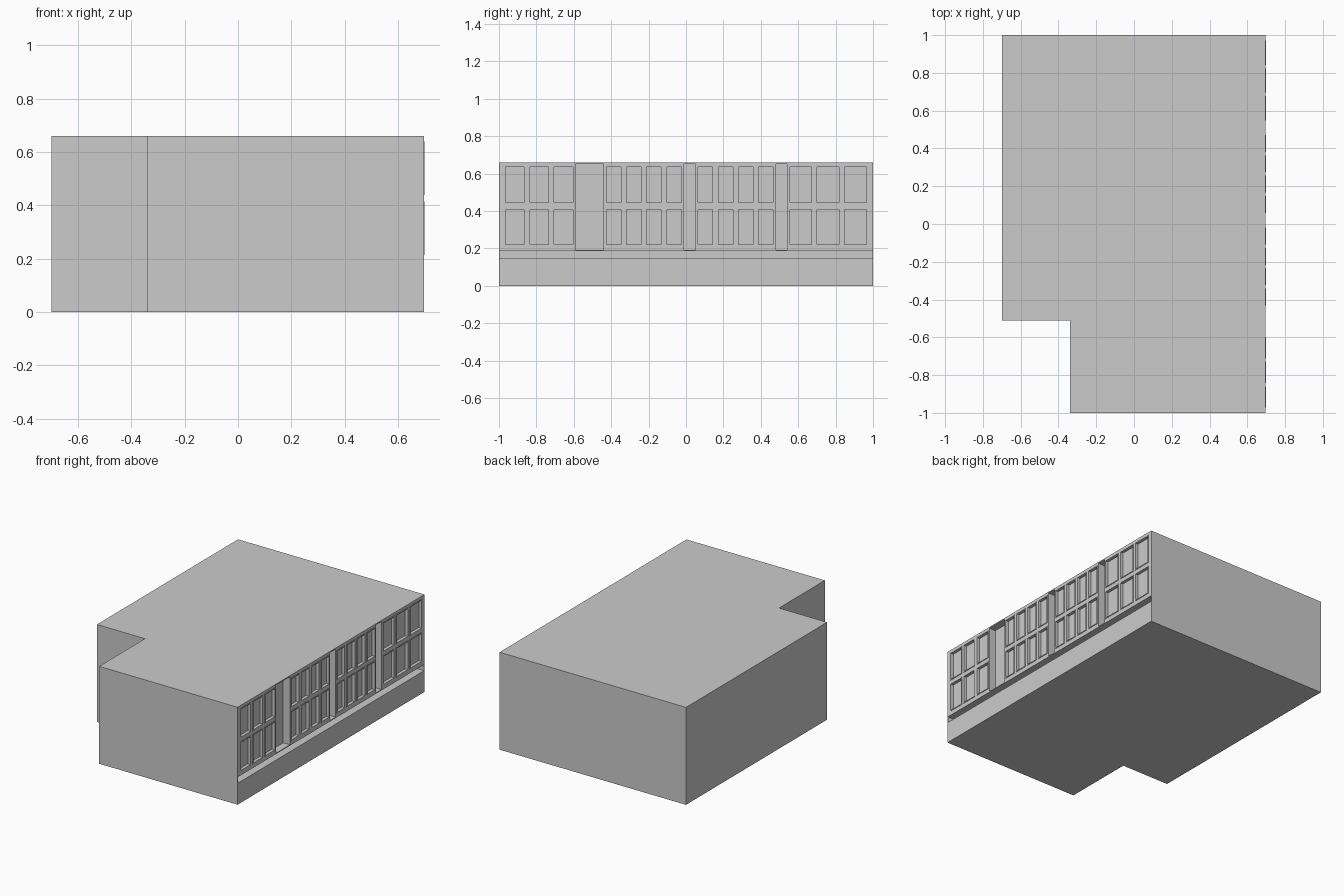
import bpy, bmesh

if "Cube" in bpy.data.objects:
    bpy.data.objects.remove(bpy.data.objects["Cube"])

H = 0.66          # building height
FACE = 0.697      # plane of the windowed right facade


def finish(name, bm):
    bmesh.ops.recalc_face_normals(bm, faces=bm.faces)
    mesh = bpy.data.meshes.new(name)
    bm.to_mesh(mesh)
    bm.free()
    obj = bpy.data.objects.new(name, mesh)
    bpy.context.collection.objects.link(obj)
    return obj


def add_box(bm, x0, x1, y0, y1, z0, z1):
    verts = bmesh.ops.create_cube(bm, size=1)["verts"]
    for v in verts:
        v.co.x = x1 if v.co.x > 0 else x0
        v.co.y = y1 if v.co.y > 0 else y0
        v.co.z = z1 if v.co.z > 0 else z0


# L-shaped main block, extruded from its footprint
outline = [(-0.70, -0.51), (-0.34, -0.51), (-0.34, -1), (FACE, -1), (FACE, 1), (-0.70, 1)]
bm = bmesh.new()
floor = bm.faces.new([bm.verts.new((x, y, 0)) for x, y in outline])
ext = bmesh.ops.extrude_face_region(bm, geom=[floor])
bmesh.ops.translate(bm, vec=(0, 0, H),
                    verts=[g for g in ext["geom"] if isinstance(g, bmesh.types.BMVert)])
body = finish("building_block", bm)

# Window groups between the recessed bays: start, end, columns
groups = [(-0.98, -0.59, 3), (-0.44, -0.01, 4), (0.05, 0.48, 4), (0.54, 0.98, 3)]
rows = [(0.215, 0.415), (0.44, 0.64)]
GAP = 0.018
windows = []
for start, end, cols in groups:
    pitch = (end - start) / cols
    for c in range(cols):
        y0 = start + c * pitch + GAP / 2
        for z0, z1 in rows:
            windows.append((y0, y0 + pitch - GAP, z0, z1))

# Cutter for the long ledge slot, the tall bays and the window openings
bm = bmesh.new()
add_box(bm, FACE - 0.12, 0.75, -0.997, 0.997, 0.145, 0.186)
for y0, y1 in [(-0.59, -0.44), (-0.01, 0.05), (0.48, 0.54)]:
    add_box(bm, FACE - 0.05, 0.75, y0, y1, 0.192, 0.652)
for y0, y1, z0, z1 in windows:
    add_box(bm, FACE - 0.018, 0.75, y0, y1, z0, z1)
cutter = finish("facade_cutter", bm)
cutter.hide_render = True

mod = body.modifiers.new("facade_openings", "BOOLEAN")
mod.operation = "DIFFERENCE"
mod.solver = "EXACT"
mod.object = cutter
bpy.context.view_layer.objects.active = body
bpy.ops.object.modifier_apply(modifier=mod.name)
bpy.data.objects.remove(cutter)

# Slim sash frames lining each opening, slightly proud of the wall
T = 0.006
bm = bmesh.new()
for y0, y1, z0, z1 in windows:
    xa, xb = FACE - 0.018, 0.70
    add_box(bm, xa, xb, y0, y0 + T, z0, z1)
    add_box(bm, xa, xb, y1 - T, y1, z0, z1)
    add_box(bm, xa, xb, y0 + T, y1 - T, z0, z0 + T)
    add_box(bm, xa, xb, y0 + T, y1 - T, z1 - T, z1)
finish("window_frames", bm)
